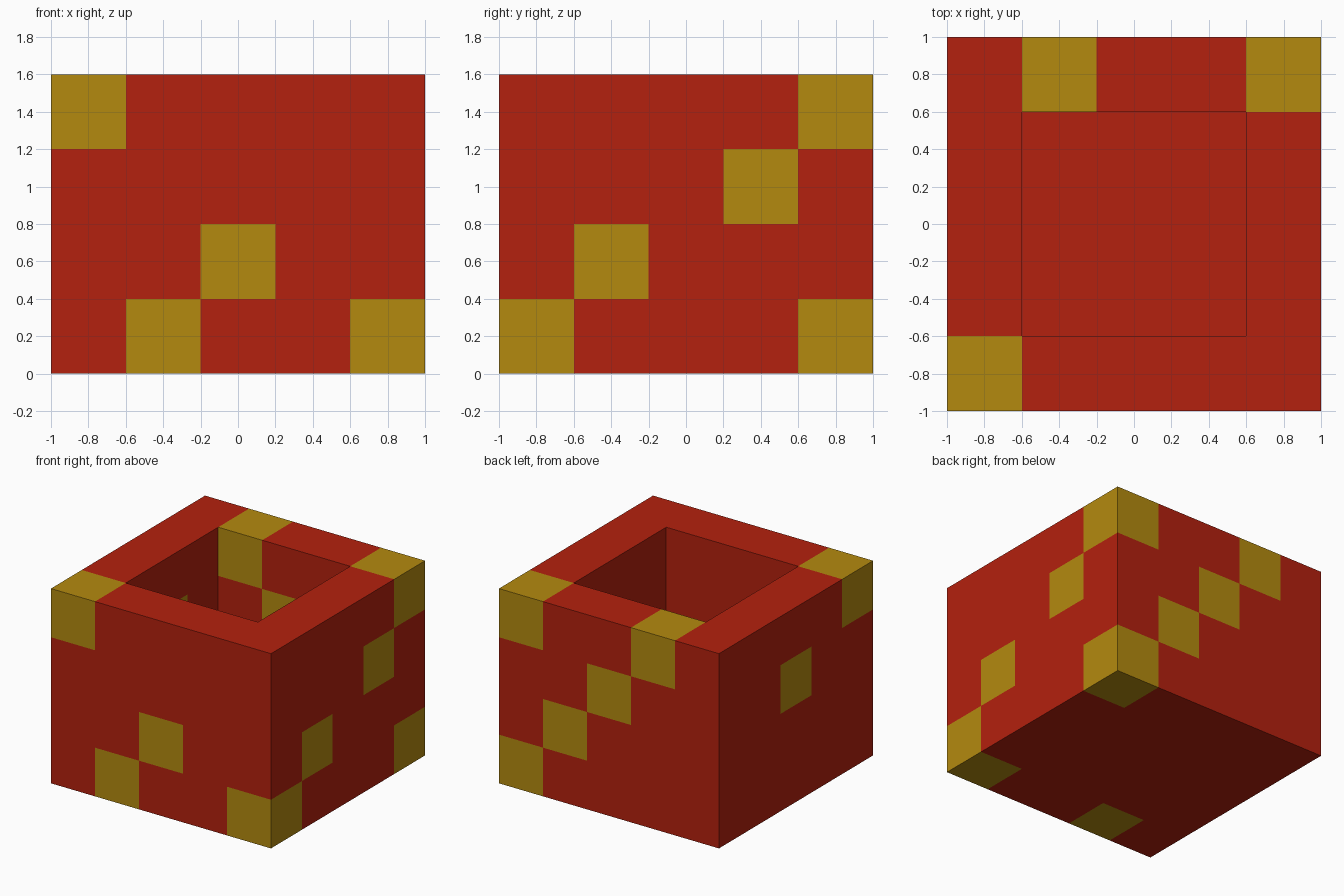
import bpy
import bmesh
from mathutils import Vector

cube = bpy.data.objects.get("Cube")
if cube:
    bpy.data.objects.remove(cube, do_unlink=True)

CELL = 0.4
NX, NY, NZ = 5, 5, 4

# Cells (column, row, layer) that are gold; all others are red
GOLD = {
    (0, 0, 3), (2, 0, 1), (1, 0, 0), (4, 0, 0),   # front wall
    (4, 1, 1), (4, 3, 2), (4, 4, 3), (4, 4, 0),   # +x wall
    (3, 4, 1), (2, 4, 2), (1, 4, 3),              # back wall
    (0, 2, 2),                                    # -x wall
}


def make_material(name, color):
    mat = bpy.data.materials.new(name)
    mat.use_nodes = True
    mat.diffuse_color = color
    bsdf = next(n for n in mat.node_tree.nodes if n.type == 'BSDF_PRINCIPLED')
    bsdf.inputs["Base Color"].default_value = color
    return mat


def solid(i, j, k):
    """True for cells of the open box: one-cell walls and a one-cell floor."""
    if not (0 <= i < NX and 0 <= j < NY and 0 <= k < NZ):
        return False
    return k == 0 or i in (0, NX - 1) or j in (0, NY - 1)


def add_face(bm, cell, axis, sign):
    """Add the square side of a cell that faces along sign * axis."""
    normal, u, v = Vector(), Vector(), Vector()
    normal[axis] = sign
    u[(axis + 1) % 3] = 1
    v[(axis + 2) % 3] = sign
    center = Vector(((cell[0] + 0.5 - NX / 2) * CELL,
                     (cell[1] + 0.5 - NY / 2) * CELL,
                     (cell[2] + 0.5) * CELL))
    half = CELL / 2
    corners = [center + half * (normal + a * u + b * v)
               for a, b in ((-1, -1), (1, -1), (1, 1), (-1, 1))]
    face = bm.faces.new([bm.verts.new(c) for c in corners])
    face.material_index = 1 if cell in GOLD else 0


# Open box: keep only the cell sides that are exposed
bm = bmesh.new()
for i in range(NX):
    for j in range(NY):
        for k in range(NZ):
            if not solid(i, j, k):
                continue
            for axis in range(3):
                for sign in (-1, 1):
                    beside = [i, j, k]
                    beside[axis] += sign
                    if not solid(*beside):
                        add_face(bm, (i, j, k), axis, sign)
bmesh.ops.remove_doubles(bm, verts=bm.verts[:], dist=0.001)

mesh = bpy.data.meshes.new("open_box")
bm.to_mesh(mesh)
bm.free()
mesh.materials.append(make_material("red", (0.456, 0.015, 0.0044, 1)))
mesh.materials.append(make_material("gold", (0.456, 0.254, 0.0048, 1)))
box = bpy.data.objects.new("open_box", mesh)
bpy.context.collection.objects.link(box)
